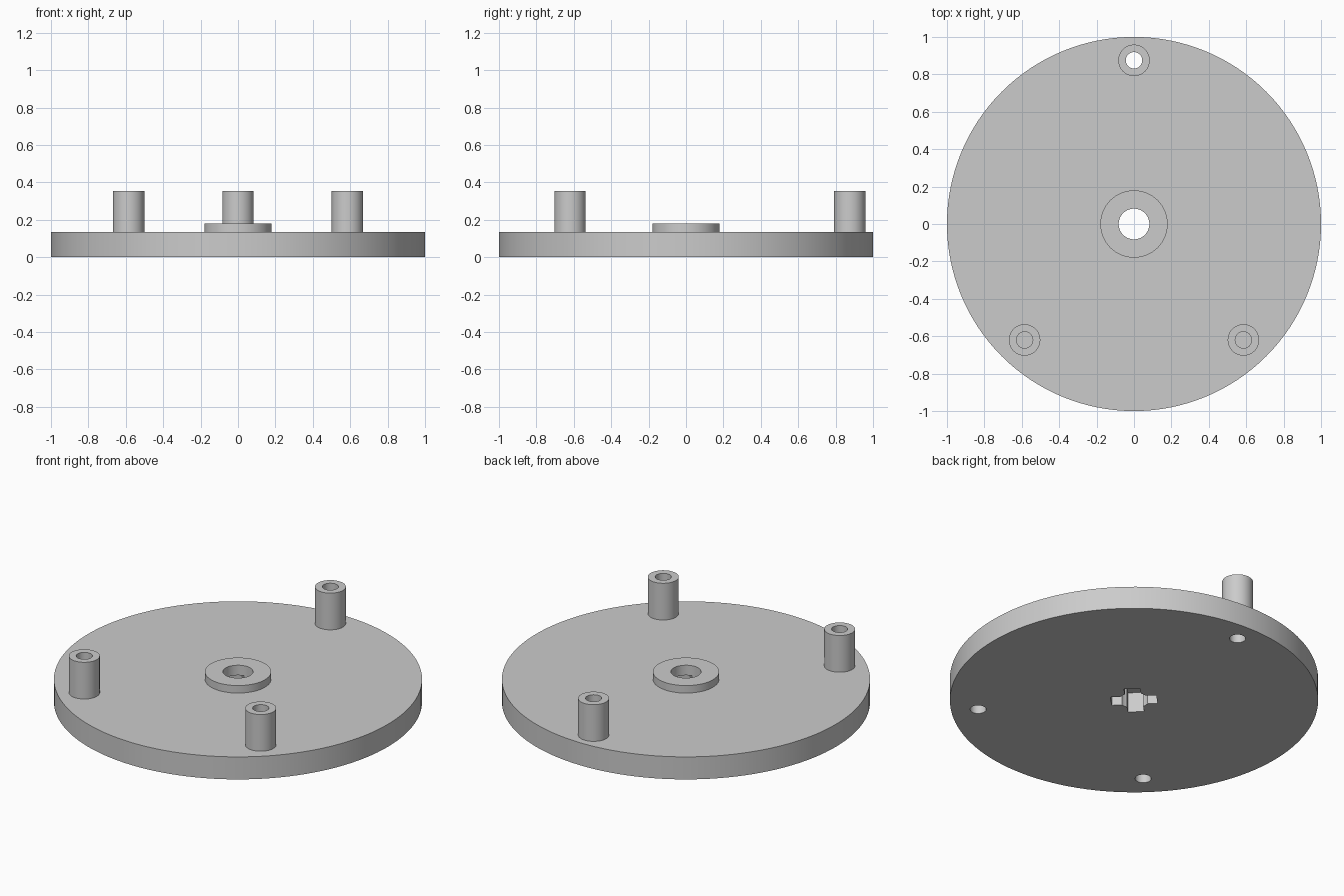
import bpy
import math

cube = bpy.data.objects.get("Cube")
if cube:
    bpy.data.objects.remove(cube, do_unlink=True)

grey = bpy.data.materials.new("plain grey")
grey.use_nodes = True
grey.diffuse_color = (0.6, 0.6, 0.6, 1)
grey.node_tree.nodes["Principled BSDF"].inputs["Base Color"].default_value = (0.6, 0.6, 0.6, 1)

PLATE_TOP = 0.135
BOSS_TOP = 0.18
POST_TOP = 0.355
BORE = 0.082
PIN = 0.044
POSTS = {"back_post": (0, 0.875), "left_post": (0.585, -0.62), "right_post": (-0.585, -0.62)}


def cylinder(name, radius, bottom, top, x=0, y=0, sides=64):
    bpy.ops.mesh.primitive_cylinder_add(vertices=sides, radius=radius, depth=top - bottom,
                                        location=(x, y, (bottom + top) / 2))
    obj = bpy.context.object
    obj.name = name
    obj.data.materials.append(grey)
    return obj


def cut(target, cutter):
    """Subtract the cutter from the target and discard it."""
    mod = target.modifiers.new("cut", "BOOLEAN")
    mod.operation = "DIFFERENCE"
    mod.solver = "EXACT"
    mod.object = cutter
    cutter.hide_render = True
    bpy.ops.object.select_all(action="DESELECT")
    bpy.context.view_layer.objects.active = target
    target.select_set(True)
    bpy.ops.object.modifier_apply(modifier=mod.name)
    bpy.data.objects.remove(cutter, do_unlink=True)


def finish(obj):
    bpy.ops.object.select_all(action="DESELECT")
    bpy.context.view_layer.objects.active = obj
    obj.select_set(True)
    bpy.ops.object.shade_smooth_by_angle(angle=math.radians(30))


# Round base plate with a central bore
plate = cylinder("base_plate", 1, 0, PLATE_TOP, sides=128)
cut(plate, cylinder("bore_cutter", BORE, -0.1, 0.3))

# Crossed key slots in the underside, around the bore
for angle in (45, 135):
    bpy.ops.mesh.primitive_cube_add(size=1, location=(0, 0, 0),
                                    rotation=(0, 0, math.radians(angle)))
    slot = bpy.context.object
    slot.scale = (0.25, 0.088, 0.24)
    cut(plate, slot)

# Central boss ring
boss = cylinder("centre_boss", 0.18, PLATE_TOP, BOSS_TOP)
cut(boss, cylinder("boss_cutter", BORE, 0, 0.3))
finish(boss)

# Hollow posts; only the back one is drilled right through the plate
for name, (x, y) in POSTS.items():
    post = cylinder(name, 0.084, PLATE_TOP, POST_TOP, x, y)
    cut(post, cylinder("post_cutter", PIN, 0, 0.5, x, y, 32))
    finish(post)
    hole_top = 0.2 if name == "back_post" else 0.12
    cut(plate, cylinder("pin_cutter", PIN, -0.1, hole_top, x, y, 32))
finish(plate)
